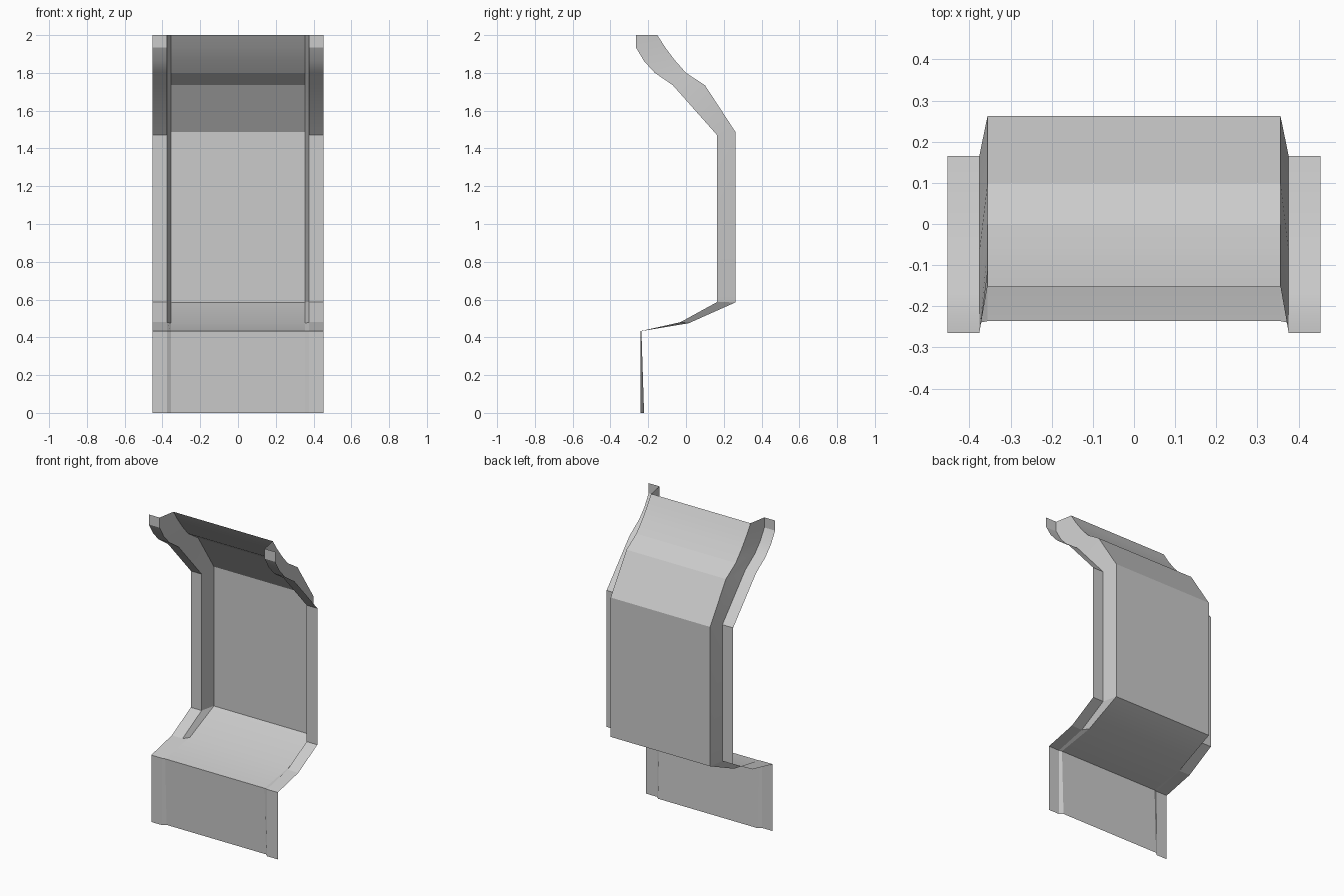
import bpy, bmesh, math

if "Cube" in bpy.data.objects:
    bpy.data.objects.remove(bpy.data.objects["Cube"])

# Matching side profiles (y, z), top to bottom: outer flange and recessed panel
FLANGE = [(-.265, 2), (-.265, 1.935), (-.222, 1.862), (-.165, 1.80), (-.07, 1.735),
          (.165, 1.47), (.165, .587), (-.03, .48), (-.24, .433), (-.24, 0)]
PANEL = [(-.152, 2), (-.11, 1.935), (-.06, 1.868), (0, 1.80), (.10, 1.735),
         (.262, 1.487), (.262, .585), (.015, .475), (-.236, .433), (-.222, 0)]

# Columns across the width: flange, side wall, panel, side wall, flange
COLUMNS = [(-.453, FLANGE), (-.376, FLANGE), (-.356, PANEL),
           (.356, PANEL), (.376, FLANGE), (.453, FLANGE)]

# Pressed sheet made by bridging neighbouring profiles
bm = bmesh.new()
cols = [[bm.verts.new((x, y, z)) for y, z in prof] for x, prof in COLUMNS]
for a, b in zip(cols, cols[1:]):
    for i in range(len(a) - 1):
        bm.faces.new((a[i], b[i], b[i + 1], a[i + 1]))
bmesh.ops.recalc_face_normals(bm, faces=bm.faces)
mesh = bpy.data.meshes.new("bent_panel")
bm.to_mesh(mesh)
bm.free()

panel = bpy.data.objects.new("bent_panel", mesh)
bpy.context.collection.objects.link(panel)
bpy.context.view_layer.objects.active = panel
panel.select_set(True)
bpy.ops.object.shade_smooth_by_angle(angle=math.radians(15))
